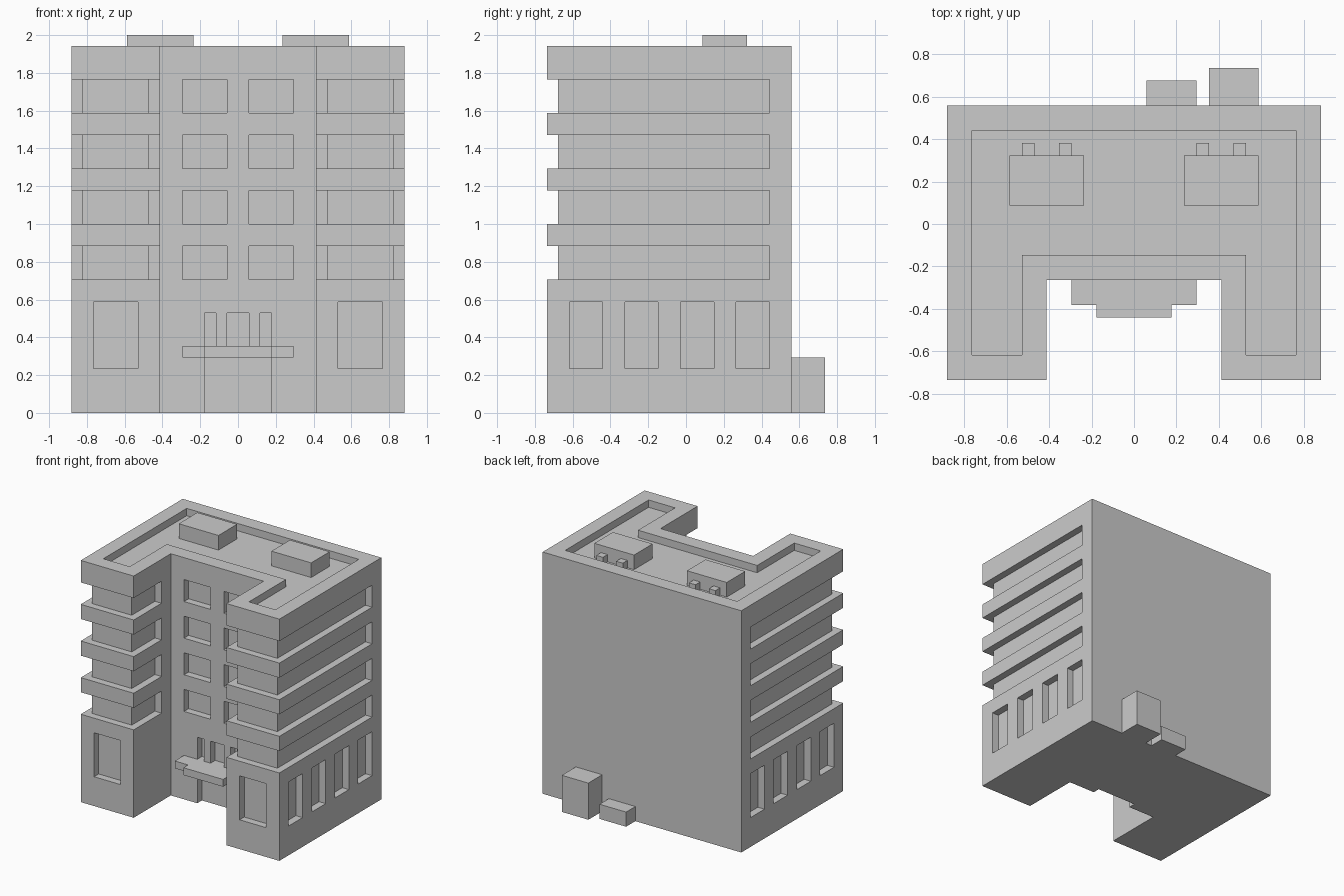
import bpy, bmesh

if "Cube" in bpy.data.objects:
    bpy.data.objects.remove(bpy.data.objects["Cube"])

U = 1 / 17  # building module: every size is a multiple of it

wall = bpy.data.materials.new("light grey")
wall.diffuse_color = (0.6, 0.6, 0.6, 1)
wall.use_nodes = True
wall.node_tree.nodes["Principled BSDF"].inputs["Base Color"].default_value = wall.diffuse_color


def prism(bm, pts, z0, z1):
    """Vertical prism over an outline, in modules."""
    lo = [bm.verts.new((x * U, y * U, z0 * U)) for x, y in pts]
    hi = [bm.verts.new((x * U, y * U, z1 * U)) for x, y in pts]
    n = len(pts)
    faces = [bm.faces.new(lo[::-1]), bm.faces.new(hi)]
    for i in range(n):
        j = (i + 1) % n
        faces.append(bm.faces.new((lo[i], lo[j], hi[j], hi[i])))
    bmesh.ops.recalc_face_normals(bm, faces=faces)


def box(bm, x0, x1, y0, y1, z0, z1):
    prism(bm, [(x0, y0), (x1, y0), (x1, y1), (x0, y1)], z0, z1)


def both(half):
    """Complete an outline given for +x by mirroring it."""
    return half + [(-x, y) for x, y in reversed(half)]


def finish(bm, name):
    me = bpy.data.meshes.new(name)
    bm.to_mesh(me)
    bm.free()
    ob = bpy.data.objects.new(name, me)
    bpy.context.collection.objects.link(ob)
    me.materials.append(wall)
    return ob


# U-shaped building block
bm = bmesh.new()
prism(bm, both([(7, -4.5), (7, -12.5), (15, -12.5), (15, 9.5)]), 0, 33)
building = finish(bm, "building")

# everything carved out of the block, one module deep
bm = bmesh.new()
# sunken roof behind the parapet
prism(bm, both([(9, -2.5), (9, -10.5), (13, -10.5), (13, 7.5)]), 32, 35)
band = [(16.5, 7.5), (14, 7.5), (14, -11.5), (8, -11.5),
        (8, -6.5), (6, -6.5), (6, -14), (16.5, -14)]
for s in (-1, 1):
    for z in (12, 17, 22, 27):
        # window bands wrapping each wing, and central windows
        prism(bm, [(s * x, y) for x, y in band], z, z + 3)
        box(bm, *sorted((s * 1, s * 5)), -5.5, -3.5, z, z + 3)
    # ground floor windows
    box(bm, *sorted((s * 9, s * 13)), -14, -11.5, 4, 10)
    for y in (-10.5, -5.5, -0.5, 4.5):
        box(bm, *sorted((s * 14, s * 16)), y, y + 3, 4, 10)
# doorway and the slots above the canopy
box(bm, -3, 3, -5.5, -3.5, -1, 5)
for x0, x1 in ((-3, -2), (-1, 1), (2, 3)):
    box(bm, x0, x1, -5.5, -3.5, 6, 9)
cutter = finish(bm, "opening_cutter")
cutter.hide_render = True

mod = building.modifiers.new("openings", "BOOLEAN")
mod.operation = "DIFFERENCE"
mod.solver = "EXACT"
mod.object = cutter
bpy.context.view_layer.objects.active = building
building.select_set(True)
bpy.ops.object.modifier_apply(modifier=mod.name)
bpy.data.objects.remove(cutter)

# stepped entrance canopy
bm = bmesh.new()
prism(bm, both([(3, -7.5), (3, -6.5), (5, -6.5), (5, -4.5)]), 5, 6)
finish(bm, "entrance_canopy")

# rooftop units with two small vents behind each
for s, side in ((-1, "left"), (1, "right")):
    bm = bmesh.new()
    box(bm, *sorted((s * 4, s * 10)), 1.5, 5.5, 32, 34)
    for x in (5, 8):
        box(bm, *sorted((s * x, s * (x + 1))), 5.5, 6.5, 32, 33)
    finish(bm, "rooftop_unit_" + side)

# service boxes against the back wall
bm = bmesh.new()
box(bm, 6, 10, 9.5, 12.5, 0, 5)
finish(bm, "tall_service_box")
bm = bmesh.new()
box(bm, 1, 5, 9.5, 11.5, 0, 2)
finish(bm, "low_service_box")
